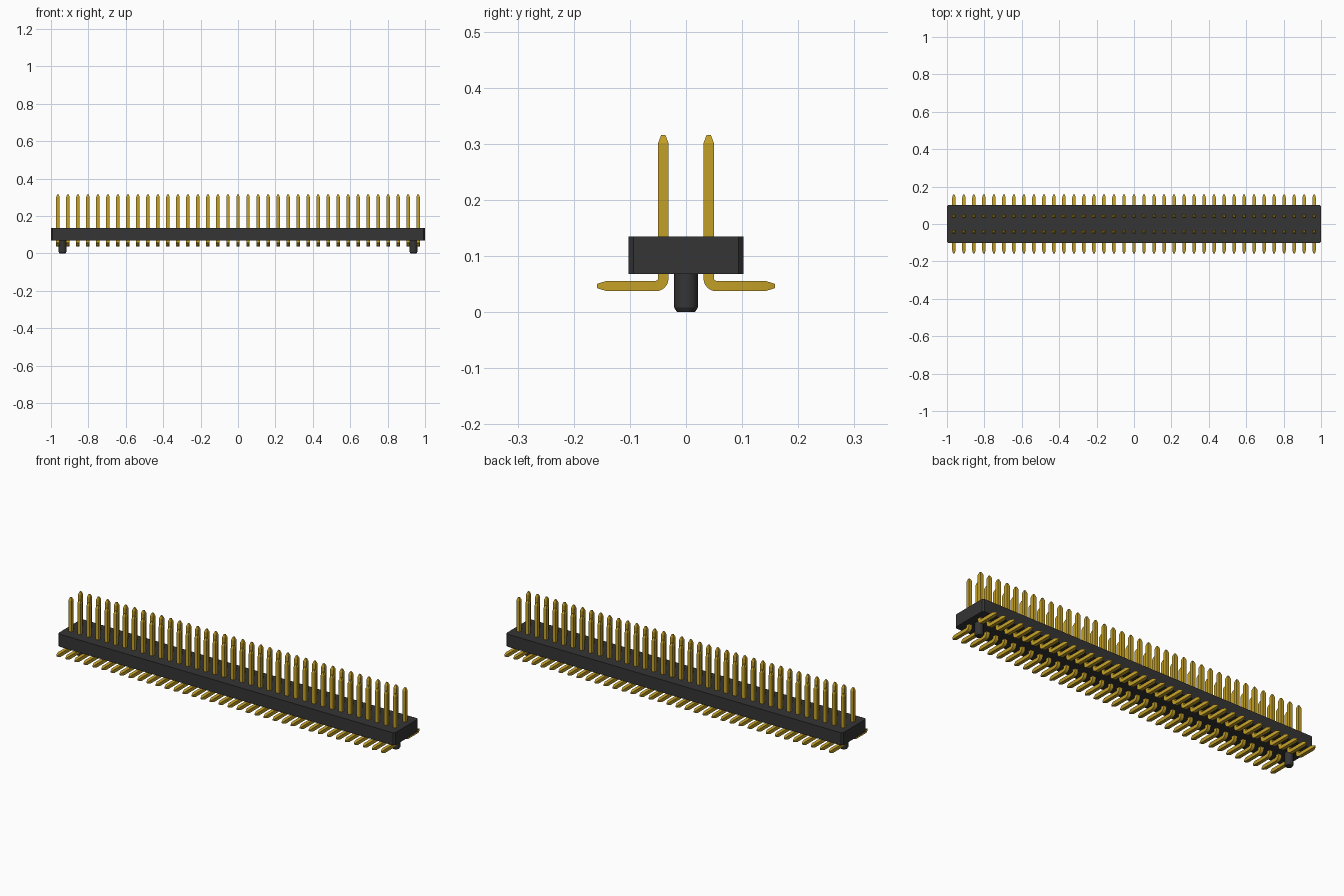
import bpy, bmesh, math
from mathutils import Vector

cube = bpy.data.objects.get("Cube")
if cube:
    bpy.data.objects.remove(cube, do_unlink=True)


def make_material(name, color, metallic, roughness):
    m = bpy.data.materials.new(name)
    m.use_nodes = True
    m.diffuse_color = (*color, 1)
    bsdf = m.node_tree.nodes["Principled BSDF"]
    bsdf.inputs["Base Color"].default_value = (*color, 1)
    bsdf.inputs["Metallic"].default_value = metallic
    bsdf.inputs["Roughness"].default_value = roughness
    return m


gold = make_material("gold plating", (0.55, 0.35, 0.02), 0.0, 0.4)
black = make_material("black plastic", (0.035, 0.035, 0.035), 0.0, 0.6)


def loft(name, rings, material, angle):
    """Skin a list of point rings, cap both ends and shade by angle."""
    bm = bmesh.new()
    loops = [[bm.verts.new(p) for p in ring] for ring in rings]
    n = len(loops[0])
    for a, b in zip(loops, loops[1:]):
        for i in range(n):
            j = (i + 1) % n
            bm.faces.new((a[i], a[j], b[j], b[i]))
    bm.faces.new(loops[0])
    bm.faces.new(loops[-1])
    bmesh.ops.recalc_face_normals(bm, faces=bm.faces)
    mesh = bpy.data.meshes.new(name)
    bm.to_mesh(mesh)
    bm.free()
    mesh.materials.append(material)
    obj = bpy.data.objects.new(name, mesh)
    bpy.context.collection.objects.link(obj)
    bpy.ops.object.select_all(action="DESELECT")
    obj.select_set(True)
    bpy.context.view_layer.objects.active = obj
    bpy.ops.object.shade_smooth_by_angle(angle=math.radians(angle))
    return obj


def mirror(obj, axis):
    mod = obj.modifiers.new("mirror", "MIRROR")
    mod.use_axis = [i == axis for i in range(3)]
    mod.use_mirror_merge = False


# Housing: long bar with chamfered vertical corners
X, Y, C = 1.0, 0.1025, 0.009
outline = [(X, Y - C), (X - C, Y), (C - X, Y), (-X, Y - C),
           (-X, C - Y), (C - X, -Y), (X - C, -Y), (X, C - Y)]
loft("housing", [[(x, y, z) for x, y in outline] for z in (0.068, 0.135)], black, 20)

# Locating pegs: round posts with a chamfered foot
peg_rings = [[(0.938 + r * math.cos(2 * math.pi * i / 32),
               r * math.sin(2 * math.pi * i / 32), z) for i in range(32)]
             for r, z in ((0.016, 0), (0.021, 0.008), (0.021, 0.07))]
mirror(loft("locating_pegs", peg_rings, black, 25), 0)

# Pins: square wire with pyramid tips, bent outward to a flat solder tail
COUNT, PITCH = 37, 0.0535
HALF, ROW, TAIL_Z, BEND = 0.0093, 0.0405, 0.0465, 0.0133
path = [(ROW, 0.316, 0, 0.4), (ROW, 0.301, 0, 1)]
for k in range(7):
    a = math.radians(15 * k)
    path.append((ROW + BEND * (1 - math.cos(a)),
                 TAIL_Z + BEND * (1 - math.sin(a)), a, 1))
path += [(0.141, TAIL_Z, math.pi / 2, 1), (0.159, TAIL_Z, math.pi / 2, 0.4)]

first_x = -PITCH * (COUNT - 1) / 2
pin_rings = []
for y, z, a, scale in path:
    h = HALF * scale
    across = Vector((0, math.cos(a), math.sin(a))) * h
    side = Vector((h, 0, 0))
    centre = Vector((first_x, y, z))
    pin_rings.append([centre + side * sx + across * sy
                      for sx, sy in ((-1, -1), (1, -1), (1, 1), (-1, 1))])
pins = loft("pins", pin_rings, gold, 18)
array = pins.modifiers.new("row", "ARRAY")
array.count = COUNT
array.use_relative_offset = False
array.use_constant_offset = True
array.constant_offset_displace = (PITCH, 0, 0)
mirror(pins, 1)
